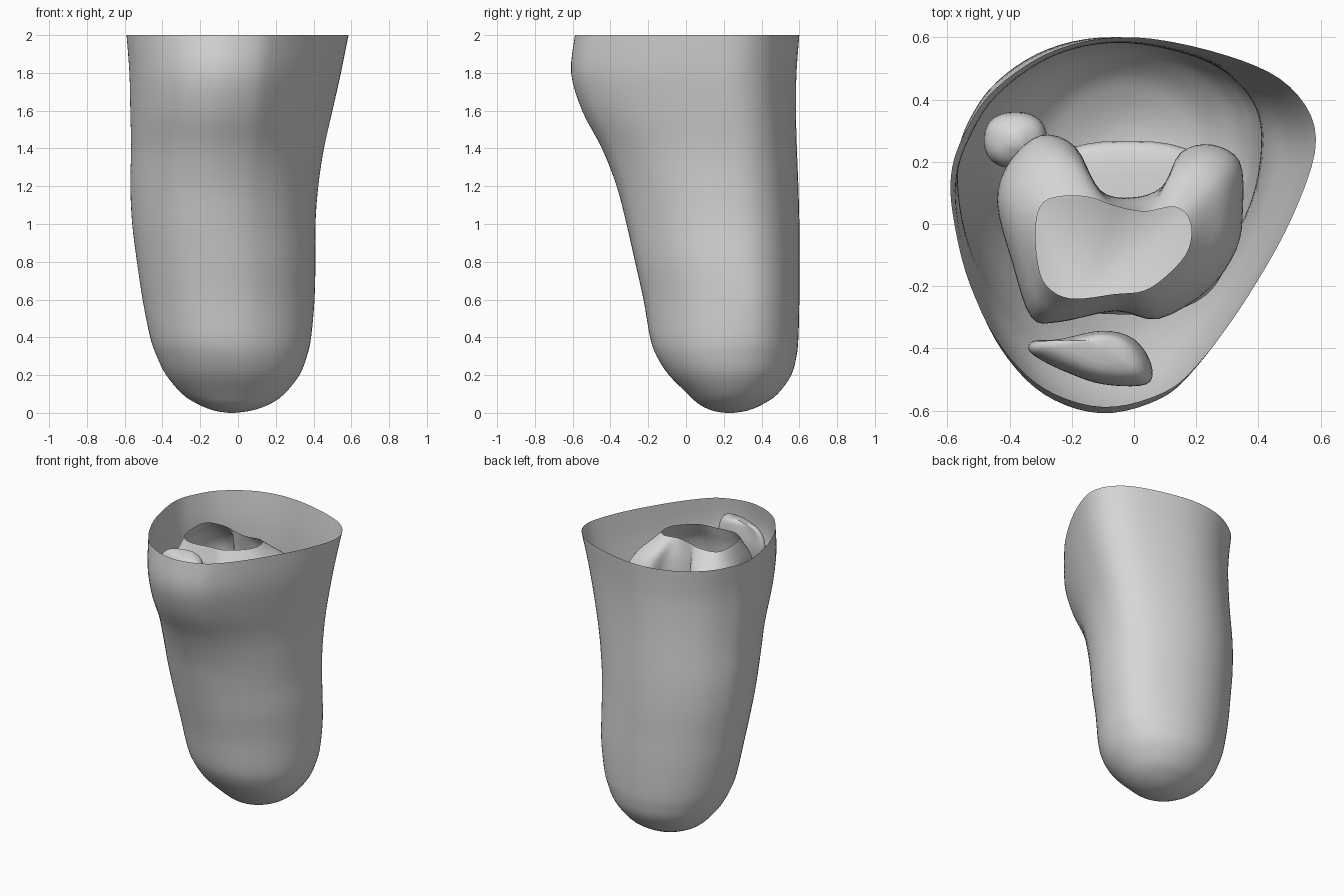
import bpy, bmesh, math
from mathutils import Vector

cube = bpy.data.objects.get("Cube")
if cube:
    bpy.data.objects.remove(cube, do_unlink=True)

shade = (0.68, 0.68, 0.68, 1)
grey = bpy.data.materials.new("plain grey")
grey.use_nodes = True
grey.diffuse_color = shade
grey.node_tree.nodes["Principled BSDF"].inputs["Base Color"].default_value = shade


def smooth(points, steps, closed=False):
    """Catmull-Rom curve through rows of numbers of any width."""
    pts = [Vector(p) for p in points]
    n = len(pts)
    pick = (lambda i: pts[i % n]) if closed else (lambda i: pts[max(0, min(n - 1, i))])
    out = []
    for i in range(n if closed else n - 1):
        a, b, c, d = (pick(i + k) for k in (-1, 0, 1, 2))
        for s in range(steps):
            t = s / steps
            out.append(b + (c - a) * t / 2 + (a - b * 2.5 + c * 2 - d / 2) * t * t
                       + (b * 1.5 - a / 2 - c * 1.5 + d / 2) * t ** 3)
    return out if closed else out + [pts[-1]]


def loft(name, rings, open_top=False):
    """Skin a list of equal-length rings of (x, y, z) points, lowest ring first."""
    bm = bmesh.new()
    loops = [[bm.verts.new(p) for p in ring] for ring in rings]
    for lo, hi in zip(loops, loops[1:]):
        for i in range(len(lo)):
            j = (i + 1) % len(lo)
            bm.faces.new((lo[i], lo[j], hi[j], hi[i]))
    bm.faces.new(loops[0][::-1])
    if not open_top:
        bm.faces.new(loops[-1])
    mesh = bpy.data.meshes.new(name)
    bm.to_mesh(mesh)
    bm.free()
    mesh.materials.append(grey)
    obj = bpy.data.objects.new(name, mesh)
    bpy.context.collection.objects.link(obj)
    bpy.ops.object.select_all(action='DESELECT')
    obj.select_set(True)
    bpy.context.view_layer.objects.active = obj
    bpy.ops.object.shade_smooth_by_angle(angle=math.radians(60))


# Skin sleeve: rim outline blended into a rounder section, fitted to each level
rim = smooth([(.585, .27), (.5, .44), (.3, .54), (0, .6), (-.25, .56), (-.45, .43),
              (-.55, .28), (-.59, .15), (-.58, 0), (-.53, -.2), (-.43, -.4), (-.29, -.54),
              (-.1, -.6), (.09, -.555), (.21, -.455), (.36, -.25), (.51, .02)], 5, True)
# z, x low, x high, y low, y high, share of rim outline
levels = [(0, -.05, -.02, .21, .25, 0), (.012, -.125, .07, .14, .325, 0),
          (.045, -.21, .165, .07, .405, 0), (.1, -.295, .245, .01, .485, 0),
          (.2, -.38, .325, -.09, .557, .1), (.3, -.43, .365, -.155, .585, .2),
          (.4, -.465, .387, -.19, .595, .3), (.6, -.505, .405, -.225, .6, .4),
          (.8, -.535, .41, -.27, .6, .4), (1, -.56, .41, -.315, .6, .45),
          (1.2, -.57, .425, -.367, .595, .55), (1.4, -.566, .455, -.445, .587, .72),
          (1.6, -.57, .5, -.55, .582, .88), (1.8, -.575, .545, -.608, .585, .97),
          (2, -.59, .585, -.588, .6, 1)]


def fit(values, low, high):
    a, b = min(values), max(values)
    return [low + (v - a) / (b - a) * (high - low) for v in values]


def skin_ring(row):
    z, x0, x1, y0, y1, share = row
    flat = []
    for p in rim:
        u, v = p.x / .59, p.y / .6
        a = math.atan2(v, u)
        flat.append((u * share + math.cos(a) * (1 - share),
                     v * share + math.sin(a) * (1 - share)))
    xs = fit([p[0] for p in flat], x0, x1)
    ys = fit([p[1] for p in flat], y0, y1)
    return [(x, y, z) for x, y in zip(xs, ys)]


loft("skin_sleeve", [skin_ring(r) for r in smooth(levels, 4)], open_top=True)

# Thigh bone end: thin shell with two rear knuckles, narrowing to an open top
knuckles = smooth([(.35, .05), (.34, .2), (.25, .255), (.15, .23), (.09, .12), (-.01, .085),
                   (-.11, .11), (-.19, .25), (-.3, .285), (-.4, .2), (-.44, .07),
                   (-.39, -.13), (-.33, -.3), (-.24, -.315), (-.06, -.28), (.08, -.305),
                   (.24, -.21), (.33, -.08)], 4, True)
opening = smooth([(.185, -.03), (.17, .03), (.13, .055), (.09, .05), (.04, .04), (-.01, .045),
                  (-.07, .06), (-.14, .085), (-.22, .09), (-.29, .07), (-.315, 0),
                  (-.31, -.12), (-.28, -.2), (-.2, -.24), (-.06, -.225), (.03, -.215),
                  (.1, -.17), (.165, -.1)], 4, True)
profile = smooth([(1.47, .2), (1.49, .6), (1.56, .92), (1.65, 1), (1.74, .93),
                  (1.83, .68), (1.9, .3), (1.955, 0)], 3)
loft("thigh_bone_end", [[(*a.lerp(b, t), z) for a, b in zip(opening, knuckles)]
                        for z, t in profile], open_top=True)

# Kneecap: rounded wedge in front of the thigh bone, its crest towards the rear
cap_outline = smooth([(-.34, -.4), (-.32, -.375), (-.24, -.37), (-.1, -.343), (0, -.37),
                      (.055, -.45), (.04, -.515), (-.1, -.515), (-.22, -.475),
                      (-.31, -.43)], 5, True)
# z, size, y of the centre
cap_rows = smooth([(1.62, .1, -.44), (1.65, .5, -.44), (1.74, .88, -.43), (1.82, 1, -.42),
                   (1.9, .9, -.39), (1.95, .65, -.375), (1.97, .15, -.375)], 3)
loft("kneecap", [[(*Vector((-.12, y)).lerp(p, s), z) for p in cap_outline]
                 for z, s, y in cap_rows])


# Shin bones: rounded rings of (z, centre x, centre y, radius x, radius y)
def long_bone(name, rows, power, sides=40):
    def bend(v):
        return math.copysign(abs(v) ** power, v)
    angles = [math.tau * i / sides for i in range(sides)]
    loft(name, [[(x + rx * bend(math.cos(a)), y + ry * bend(math.sin(a)), z) for a in angles]
                for z, x, y, rx, ry in smooth(rows, 4)])


long_bone("shin_bone", [(.36, -.02, .15, .02, .02), (.38, -.02, .15, .09, .09),
                        (.6, -.02, .13, .11, .11), (1, -.02, .08, .13, .14),
                        (1.22, -.02, .02, .22, .22), (1.36, -.02, -.01, .32, .275),
                        (1.44, -.02, -.01, .31, .265), (1.46, -.02, -.01, .2, .17)], .75)
long_bone("outer_shin_bone", [(.46, -.34, .28, .01, .01), (.48, -.34, .28, .04, .04),
                              (.9, -.36, .28, .05, .05), (1.15, -.37, .28, .06, .06),
                              (1.3, -.38, .27, .1, .09), (1.38, -.38, .27, .085, .075),
                              (1.42, -.38, .27, .02, .02)], .85)
